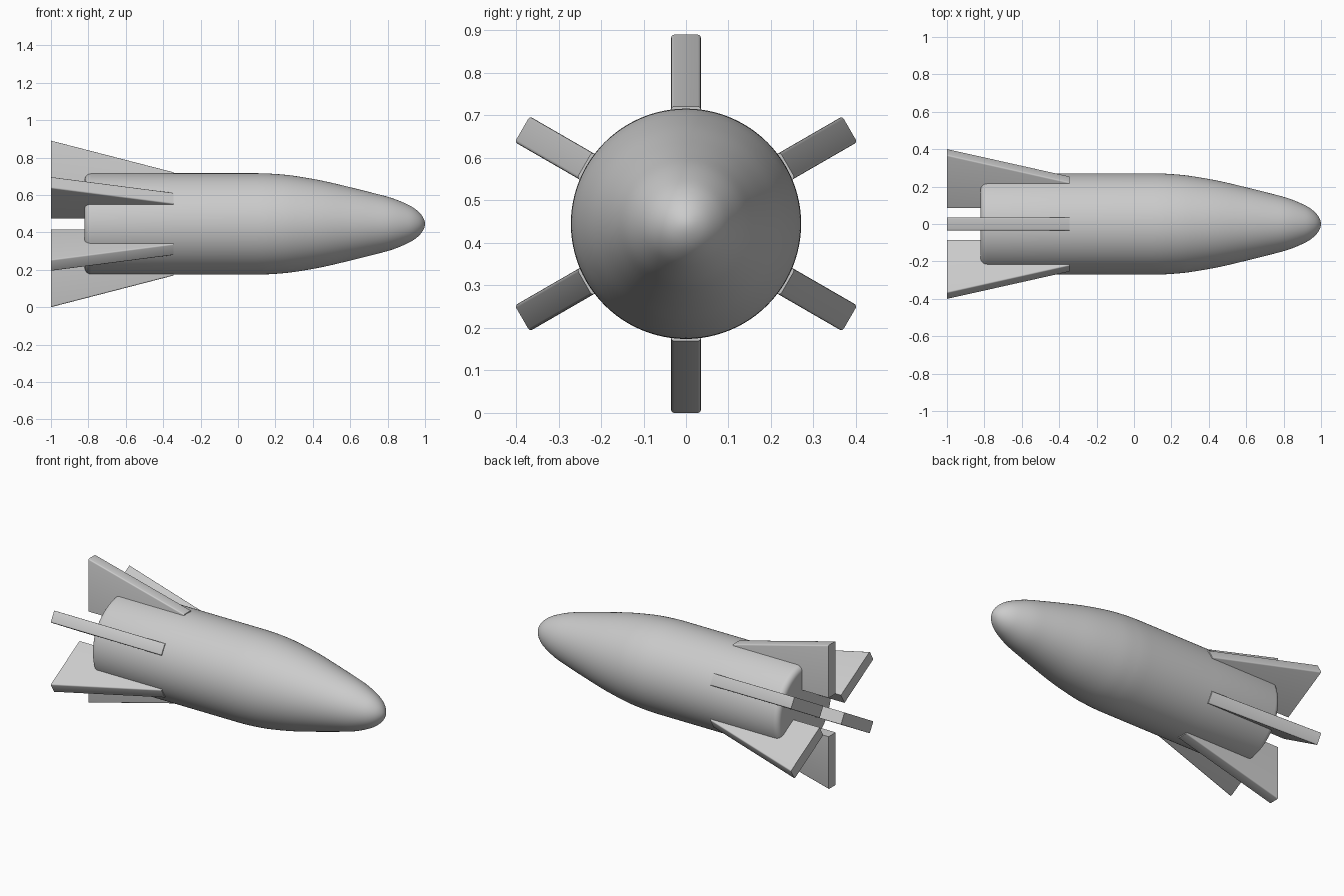
import bpy, bmesh, math
from mathutils import Matrix, Vector

if "Cube" in bpy.data.objects:
    bpy.data.objects.remove(bpy.data.objects["Cube"])

AXIS_Z = 0.445
SEGMENTS = 96


def finish(bm, name, angle):
    bmesh.ops.recalc_face_normals(bm, faces=bm.faces)
    mesh = bpy.data.meshes.new(name)
    bm.to_mesh(mesh)
    bm.free()
    obj = bpy.data.objects.new(name, mesh)
    bpy.context.collection.objects.link(obj)
    bpy.ops.object.select_all(action='DESELECT')
    bpy.context.view_layer.objects.active = obj
    obj.select_set(True)
    bpy.ops.object.shade_smooth_by_angle(angle=math.radians(angle))
    return obj


def catmull(points, steps=5):
    out = []
    pts = [Vector(p) for p in points]
    for i in range(1, len(pts) - 2):
        a, b, c, d = pts[i - 1:i + 3]
        for k in range(steps):
            t = k / steps
            out.append(0.5 * (2 * b + (c - a) * t + (2 * a - 5 * b + 4 * c - d) * t * t
                              + (3 * b - a - 3 * c + d) * t ** 3))
    return [tuple(p) for p in out]


# Body: revolved profile of (x, radius), flat rear with a rounded rim
rim = 0.035
profile = [(-0.82, 0.0)]
for i in range(7):
    a = math.radians(90 * i / 6)
    profile.append((-0.82 + rim * (1 - math.cos(a)), 0.271 - rim * (1 - math.sin(a))))
profile.append((-0.35, 0.271))
nose = [(-0.1, 0.271), (0.1, 0.271), (0.2, 0.267), (0.3, 0.257), (0.45, 0.231), (0.6, 0.196),
        (0.72, 0.166), (0.82, 0.139), (0.90, 0.107), (0.95, 0.078), (0.985, 0.042),
        (1.0, 0.0), (0.985, -0.042)]
profile += catmull(nose) + [(1.0, 0.0)]

bm = bmesh.new()
verts = [bm.verts.new((x, 0, AXIS_Z + r)) for x, r in profile]
edges = [bm.edges.new(pair) for pair in zip(verts, verts[1:])]
bmesh.ops.spin(bm, geom=verts + edges, cent=(0, 0, AXIS_Z), axis=(1, 0, 0),
               angle=math.tau, steps=SEGMENTS)
bmesh.ops.remove_doubles(bm, verts=bm.verts, dist=0.0001)
finish(bm, "rocket_body", 40)

# Fins: six bevelled swept plates around the tail
fin_outline = [(-1.0, 0.12), (-0.345, 0.12), (-0.345, 0.276), (-1.0, 0.445)]
for n in range(6):
    bm = bmesh.new()
    face = bm.faces.new([bm.verts.new((x, -0.035, r)) for x, r in fin_outline])
    grown = bmesh.ops.extrude_face_region(bm, geom=[face])
    moved = [g for g in grown['geom'] if isinstance(g, bmesh.types.BMVert)]
    bmesh.ops.translate(bm, verts=moved, vec=(0, 0.07, 0))
    # Soften only the long outer edges
    outer = [e for e in bm.edges if all(v.co.z > 0.2 for v in e.verts)
             and abs(e.verts[0].co.x - e.verts[1].co.x) > 0.1]
    bmesh.ops.bevel(bm, geom=outer, offset=0.007, segments=3, profile=0.5, affect='EDGES')
    bm.transform(Matrix.Translation((0, 0, AXIS_Z)) @ Matrix.Rotation(n * math.pi / 3, 4, 'X'))
    finish(bm, f"tail_fin_{n + 1}", 35)
